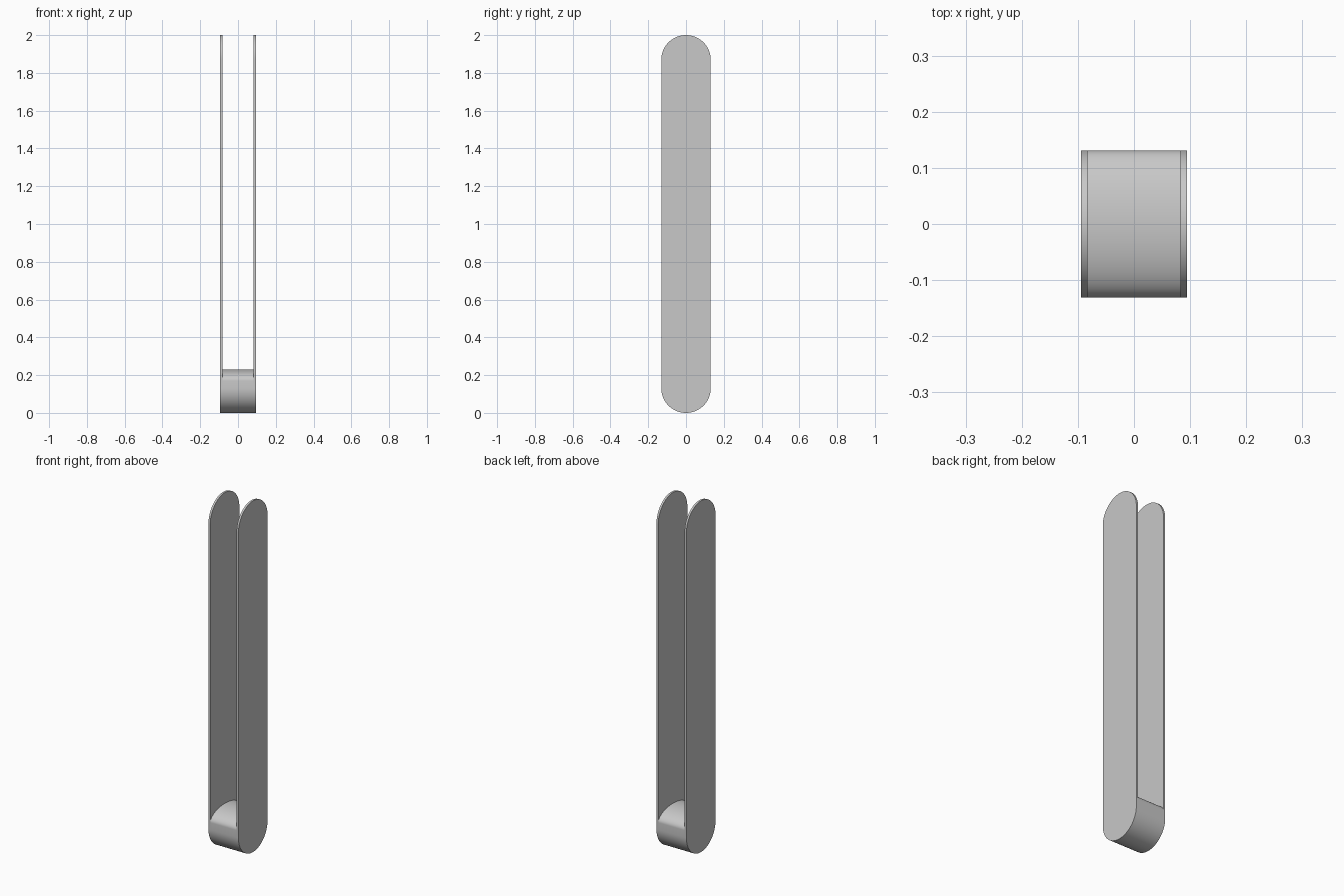
import bpy, bmesh
from math import sin, cos, pi

if "Cube" in bpy.data.objects:
    bpy.data.objects.remove(bpy.data.objects["Cube"])

R = 0.131        # half width and end radius
INNER = 0.083    # inner face of each side plate
OUTER = 0.0945   # outer face of each side plate
SEG = 40         # segments per half round

grey = bpy.data.materials.new("light grey")
grey.use_nodes = True
grey.diffuse_color = (0.58, 0.58, 0.58, 1)
grey.node_tree.nodes["Principled BSDF"].inputs["Base Color"].default_value = (0.58, 0.58, 0.58, 1)


def half_round(centre_z, height, start):
    """Points (y, z) of a half ellipse, beginning at angle start."""
    return [(R * cos(start + pi * i / SEG), centre_z + height * sin(start + pi * i / SEG))
            for i in range(SEG + 1)]


def extrude_profile(name, profile, x0, x1):
    """Solid with a (y, z) profile running from x0 to x1."""
    bm = bmesh.new()
    face = bm.faces.new([bm.verts.new((x0, y, z)) for y, z in profile])
    moved = bmesh.ops.extrude_face_region(bm, geom=[face], use_keep_orig=True)["geom"]
    bmesh.ops.translate(bm, vec=(x1 - x0, 0, 0),
                        verts=[v for v in moved if isinstance(v, bmesh.types.BMVert)])
    bmesh.ops.recalc_face_normals(bm, faces=bm.faces)
    mesh = bpy.data.meshes.new(name)
    bm.to_mesh(mesh)
    bm.free()
    mesh.materials.append(grey)
    obj = bpy.data.objects.new(name, mesh)
    bpy.context.collection.objects.link(obj)
    bpy.ops.object.select_all(action="DESELECT")
    obj.select_set(True)
    bpy.context.view_layer.objects.active = obj
    bpy.ops.object.shade_smooth_by_angle(angle=0.6)
    return obj


bottom = half_round(R, R, pi)

# Long side plates with round ends
plate = bottom + half_round(2 - R, R, 0)
extrude_profile("left_plate", plate, INNER, OUTER)
extrude_profile("right_plate", plate, -OUTER, -INNER)

# Spacer block joining the plates, with a shallow domed top
extrude_profile("spacer_block", bottom + half_round(0.17, 0.06, 0), -INNER, INNER)
